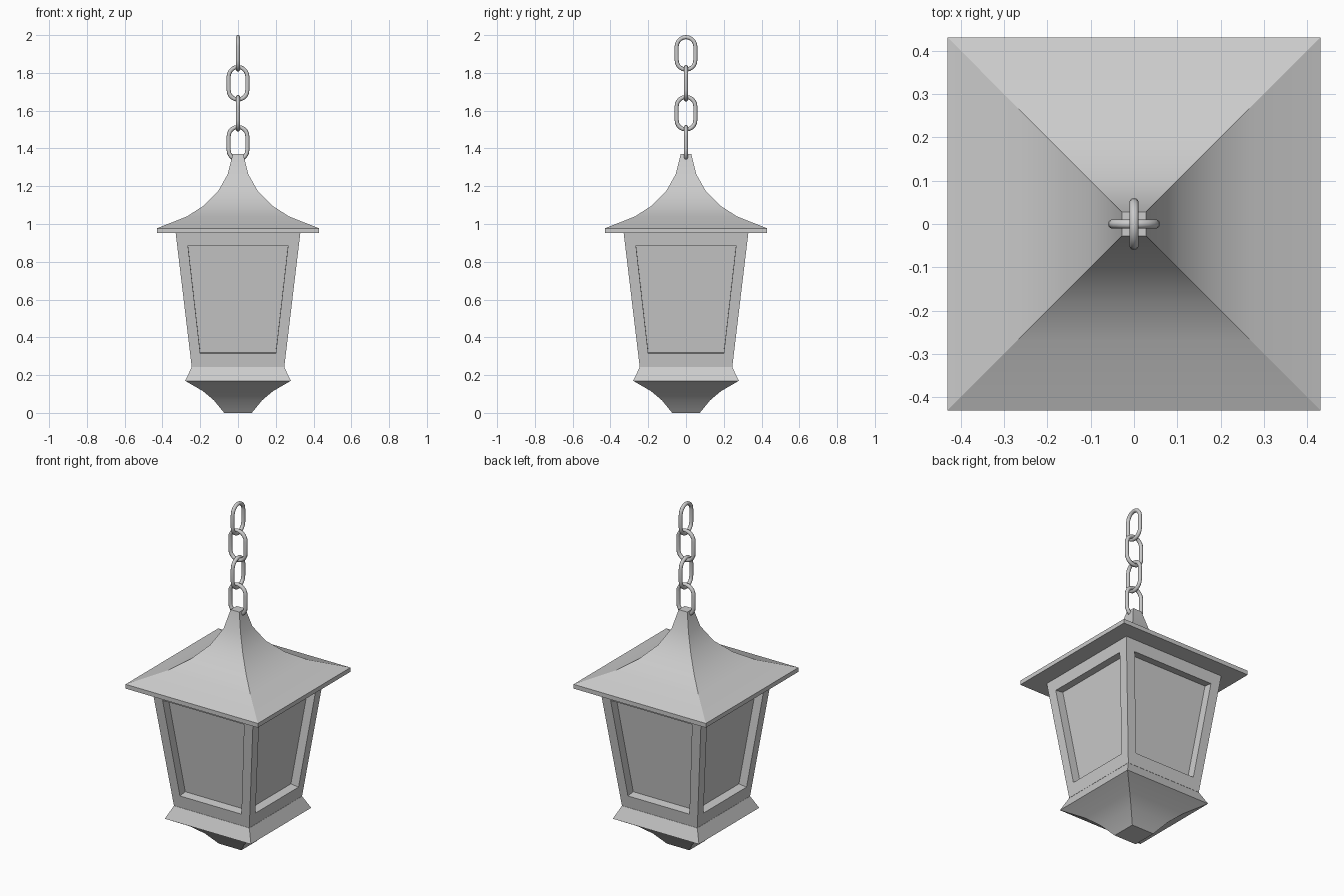
import bpy, bmesh, math
from mathutils import Vector, Matrix

if "Cube" in bpy.data.objects:
    bpy.data.objects.remove(bpy.data.objects["Cube"])


def finish(name, bm, angle=30):
    bmesh.ops.remove_doubles(bm, verts=bm.verts, dist=1e-5)
    bmesh.ops.recalc_face_normals(bm, faces=bm.faces)
    me = bpy.data.meshes.new(name)
    bm.to_mesh(me)
    bm.free()
    ob = bpy.data.objects.new(name, me)
    bpy.context.collection.objects.link(ob)
    bpy.ops.object.select_all(action='DESELECT')
    ob.select_set(True)
    bpy.context.view_layer.objects.active = ob
    bpy.ops.object.shade_smooth_by_angle(angle=math.radians(angle))
    return ob


def square_loft(name, profile):
    """Stack square rings of (half width, z), capped at both ends."""
    bm = bmesh.new()
    rings = [[bm.verts.new((sx * w, sy * w, z))
              for sx, sy in ((-1, -1), (1, -1), (1, 1), (-1, 1))]
             for w, z in profile]
    for a, b in zip(rings, rings[1:]):
        for i in range(4):
            j = (i + 1) % 4
            bm.faces.new((a[i], a[j], b[j], b[i]))
    bm.faces.new(rings[0][::-1])
    bm.faces.new(rings[-1])
    return finish(name, bm)


# Roof with thin eave and concave slopes
square_loft("roof", [(0.43, 0.952), (0.43, 0.977), (0.27, 1.04), (0.18, 1.098),
                     (0.106, 1.172), (0.055, 1.263), (0.028, 1.37)])

# Flared base with tapered foot
square_loft("base", [(0.073, 0.003), (0.127, 0.069), (0.185, 0.118),
                     (0.28, 0.173), (0.245, 0.245)]).location.z = -0.003

# Tapered body: four frames, each with a recessed pane
Z0, Z1, W0, W1, DEPTH = 0.243, 0.953, 0.245, 0.33, 0.05


def on_wall(x, z):
    return Vector((x, -(W0 + (z - Z0) * (W1 - W0) / (Z1 - Z0)), z))


def trapezoid(wb, zb, wt, zt):
    return [on_wall(-wb, zb), on_wall(wb, zb), on_wall(wt, zt), on_wall(-wt, zt)]


outer = trapezoid(W0, Z0, W1, Z1)
opening = trapezoid(0.2, 0.315, 0.265, 0.885)
inward = Vector((0, Z1 - Z0, W1 - W0)).normalized() * DEPTH
pane = [p + inward for p in opening]
bm = bmesh.new()
for k in range(4):
    rot = Matrix.Rotation(k * math.pi / 2, 3, 'Z')
    loops = [[bm.verts.new(rot @ p) for p in ring] for ring in (outer, opening, pane)]
    for a, b in zip(loops, loops[1:]):
        for i in range(4):
            j = (i + 1) % 4
            bm.faces.new((a[i], a[j], b[j], b[i]))
    bm.faces.new(loops[2])
bmesh.ops.remove_doubles(bm, verts=bm.verts, dist=1e-5)
bmesh.ops.holes_fill(bm, edges=[e for e in bm.edges if e.is_boundary], sides=4)
finish("lantern_body", bm)

# Chain of four interlocking oval links
R, WIRE, HALF, SIDES, ARC = 0.0495, 0.0108, 0.0365, 10, 10


def chain_link(name, z, turn):
    bm = bmesh.new()
    rings = []
    for end in (0, 1):
        for s in range(ARC + 1):
            t = math.pi * (end + s / ARC)
            out = Vector((math.cos(t), 0, math.sin(t)))
            centre = out * R + Vector((0, 0, HALF if end == 0 else -HALF))
            rings.append([bm.verts.new(centre + out * WIRE * math.cos(u) +
                                       Vector((0, WIRE * math.sin(u), 0)))
                          for u in (2 * math.pi * i / SIDES for i in range(SIDES))])
    for n, a in enumerate(rings):
        b = rings[(n + 1) % len(rings)]
        for i in range(SIDES):
            j = (i + 1) % SIDES
            bm.faces.new((a[i], a[j], b[j], b[i]))
    ob = finish(name, bm, 60)
    ob.location.z = z
    ob.rotation_euler.z = turn


for n in range(4):
    chain_link(f"chain_link_{n + 1}", 1.9032 - n * 0.1585, 0 if n % 2 else math.pi / 2)
